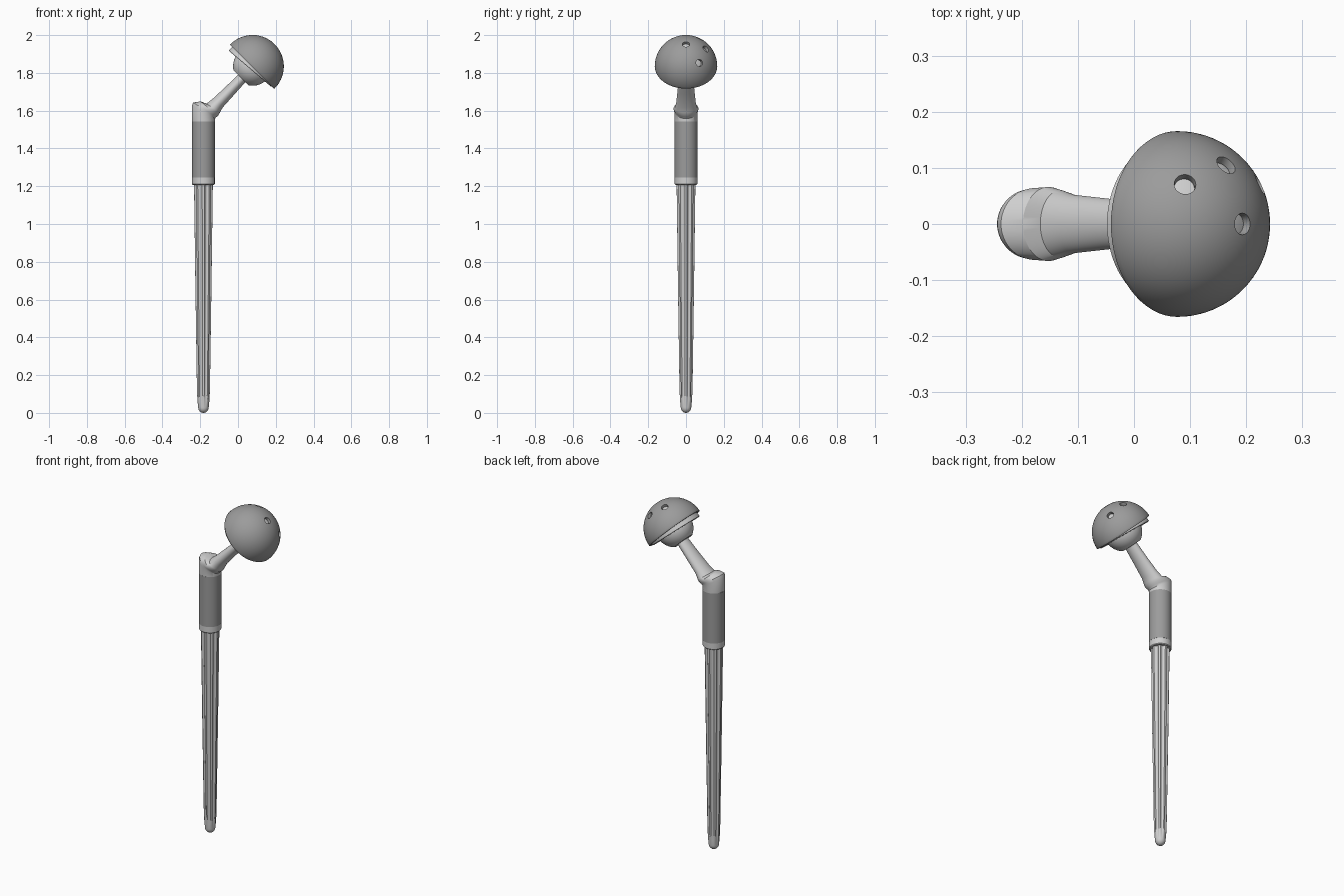
import bpy, bmesh, math
from mathutils import Vector, Matrix

if "Cube" in bpy.data.objects:
    bpy.data.objects.remove(bpy.data.objects["Cube"])

def material(name, v):
    m = bpy.data.materials.new(name)
    m.diffuse_color = (v, v, v, 1)
    m.use_nodes = True
    m.node_tree.nodes["Principled BSDF"].inputs["Base Color"].default_value = m.diffuse_color
    return m

POLISHED = material("polished light metal", 0.62)
POROUS = material("porous grey metal", 0.33)

# frame of the tilted cup: local z points out of the dome, local -x is the upper side
CENTRE = Vector((0.077, 0, 1.835))
S = math.sqrt(0.5)
TILT = Matrix(((S, 0, S), (0, 1, 0), (-S, 0, S)))
STEM_X = -0.183

def loft(name, rings, mat, angle=30):
    """Skin a list of rings, close both ends, shade smooth."""
    bm = bmesh.new()
    vs = [[bm.verts.new(p) for p in r] for r in rings]
    n = len(vs[0])
    for a, b in zip(vs, vs[1:]):
        for i in range(n):
            j = (i + 1) % n
            bm.faces.new((a[i], a[j], b[j], b[i]))
    for end in (rings[0], rings[-1]):
        if (end[0] - end[n // 2]).length > 1e-4:
            bm.faces.new(vs[0] if end is rings[0] else vs[-1])
    bmesh.ops.remove_doubles(bm, verts=bm.verts, dist=1e-5)
    bmesh.ops.recalc_face_normals(bm, faces=bm.faces)
    me = bpy.data.meshes.new(name)
    bm.to_mesh(me)
    bm.free()
    me.materials.append(mat)
    ob = bpy.data.objects.new(name, me)
    bpy.context.collection.objects.link(ob)
    smooth(ob, angle)
    return ob

def smooth(ob, angle=30):
    bpy.ops.object.select_all(action='DESELECT')
    ob.select_set(True)
    bpy.context.view_layer.objects.active = ob
    bpy.ops.object.shade_smooth_by_angle(angle=math.radians(angle))

def circle(r, h, n=64):
    return [Vector((r * math.cos(2 * math.pi * i / n), r * math.sin(2 * math.pi * i / n), h))
            for i in range(n)]

def arc(r, a0, a1, steps):
    """Profile points (radius, height) on a sphere, polar angle in degrees."""
    out = []
    for i in range(steps + 1):
        a = math.radians(a0 + (a1 - a0) * i / steps)
        out.append((abs(r * math.sin(a)), r * math.cos(a)))
    return out

def tilted(profile, shift=lambda p: p):
    return [[CENTRE + TILT @ shift(p) for p in circle(r, h)] for r, h in profile]

def upright(profile):
    return [[p + Vector((STEM_X, 0, 0)) for p in circle(r, h)] for r, h in profile]

# fluted stem with a rounded tip
def stem_ring(R, z, depth, n=96, flutes=8):
    ring = []
    for i in range(n):
        f = (i * flutes / n) % 1.0
        groove = math.sin((f - 1 / 6) / (2 / 3) * math.pi) if 1 / 6 < f < 5 / 6 else 0
        r = R * (1 - depth * groove)
        a = 2 * math.pi * i / n
        ring.append(Vector((STEM_X + r * math.cos(a), r * math.sin(a), z)))
    return ring

rings = []
for i in range(7):
    a = math.pi / 2 * i / 6
    rings.append(stem_ring(0.028 * math.sin(a), 0.03 * (1 - math.cos(a)), 0))
for z, R, d in ((0.06, 0.031, 0.06), (0.10, 0.0335, 0.15), (0.16, 0.035, 0.18),
                (0.7, 0.043, 0.18), (1.23, 0.05, 0.18)):
    rings.append(stem_ring(R, z, d))
loft("fluted_stem", rings, POLISHED, 25)

# sleeve around the top of the stem
loft("sleeve_ring", upright([(0.056, 1.207), (0.060, 1.211), (0.060, 1.248)]), POLISHED)
loft("porous_sleeve", upright([(0.061, 1.246), (0.061, 1.543)]), POROUS)

# shoulder and neck: oval rings given by upper point, lower point and half depth
def oval(ax, az, bx, bz, hy, n=64):
    A, B = Vector((ax, 0, az)), Vector((bx, 0, bz))
    c, e = (A + B) / 2, (A - B) / 2
    return [c + e * math.cos(2 * math.pi * i / n) + Vector((0, hy * math.sin(2 * math.pi * i / n), 0))
            for i in range(n)]

loft("shoulder_and_neck", [oval(*o) for o in (
    (-0.2435, 1.54, -0.1225, 1.54, 0.0605),
    (-0.2435, 1.628, -0.122, 1.558, 0.062),
    (-0.237, 1.643, -0.115, 1.566, 0.064),
    (-0.198, 1.649, -0.106, 1.572, 0.066),
    (-0.167, 1.637, -0.096, 1.590, 0.060),
    (-0.135, 1.662, -0.081, 1.617, 0.052),
    (-0.070, 1.722, -0.020, 1.685, 0.045),
    (0.0, 1.790, 0.040, 1.752, 0.039),
    (0.025, 1.815, 0.065, 1.777, 0.038))], POLISHED)

# ball head, cut flat where the neck enters
loft("ball_head", tilted(arc(0.103, 0, 141, 28) + [(0.058, -0.086), (0.0, -0.086)]), POLISHED)

# liner with a rim raised on the upper side
def raise_rim(p):
    if p.z < -0.001:
        return Vector((p.x, p.y, p.z + 0.012 * p.x / 0.148))
    return p

loft("cup_liner", tilted(arc(0.1485, 0, 90, 20)
     + [(0.148, -0.017), (0.145, -0.019), (0.112, -0.019), (0.1045, -0.012)]
     + arc(0.1045, 90, 0, 16), raise_rim), POLISHED)

# outer cup shell
shell = loft("cup_shell", tilted(arc(0.1655, 0, 90, 28) + [(0.164, -0.003), (0.152, -0.003)]
             + arc(0.150, 90, 0, 24)), POROUS)

# screw holes through the shell: one at the pole, three to the back
for d in ((S, 0, S), (0.53, 0.64, 0.56), (0.085, 0.43, 0.90), (0.90, 0.43, 0.105)):
    d = Vector(d).normalized()
    q = d.to_track_quat('Z', 'Y').to_matrix()
    cutter = loft("hole_cutter", [[CENTRE + q @ p for p in circle(r, h, 32)]
                  for r, h in ((0.018, 0.13), (0.018, 0.157), (0.024, 0.19))], POROUS)
    cutter.hide_render = True
    mod = shell.modifiers.new("hole", 'BOOLEAN')
    mod.operation = 'DIFFERENCE'
    mod.solver = 'EXACT'
    mod.object = cutter
    bpy.context.view_layer.objects.active = shell
    bpy.ops.object.modifier_apply(modifier=mod.name)
    bpy.data.objects.remove(cutter)
smooth(shell)
